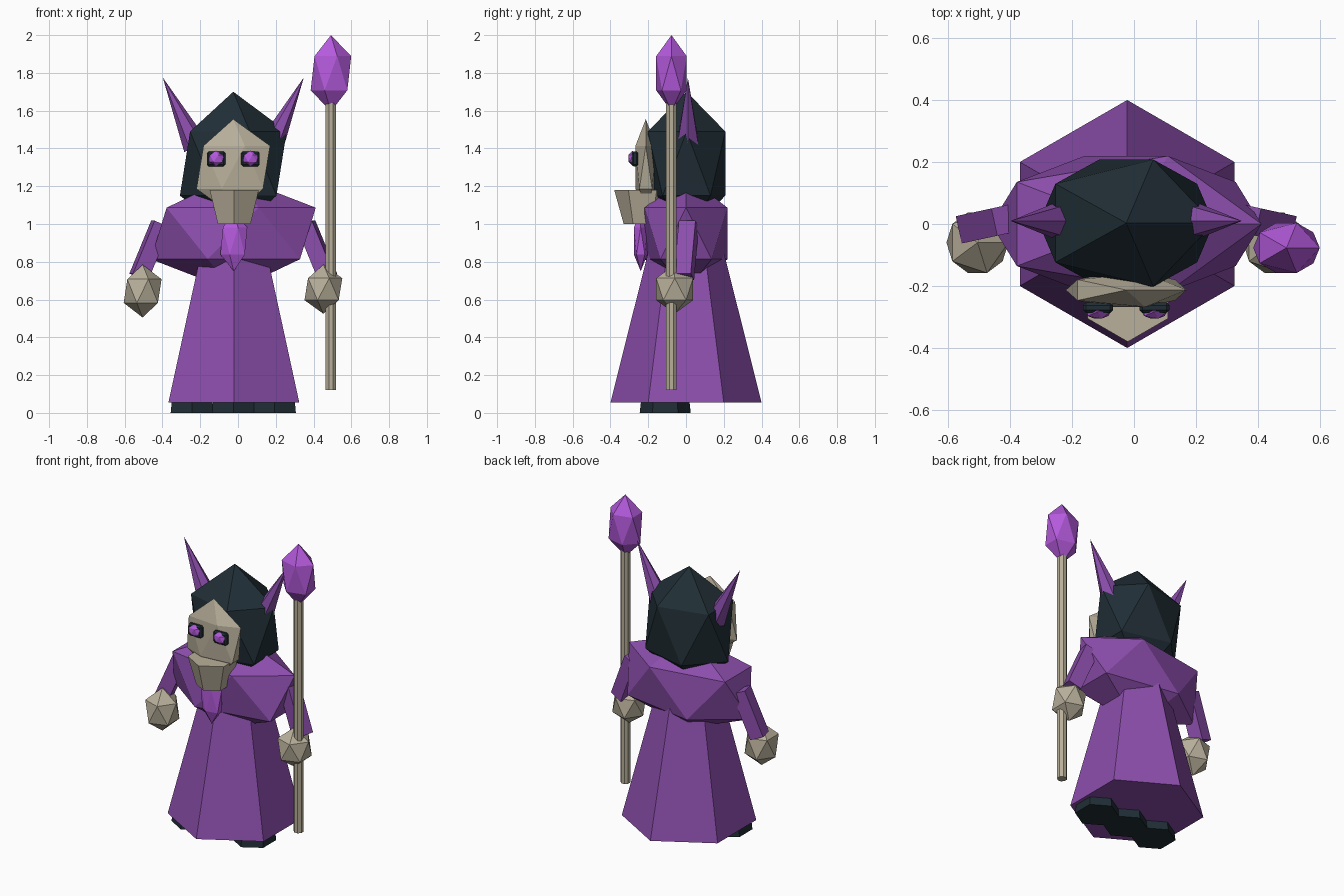
import bpy
import math
from mathutils import Vector

if "Cube" in bpy.data.objects:
    bpy.data.objects.remove(bpy.data.objects["Cube"])

CX = -0.025  # body centre line


def material(name, rgb):
    m = bpy.data.materials.new(name)
    m.diffuse_color = (*rgb, 1)
    m.use_nodes = True
    m.node_tree.nodes["Principled BSDF"].inputs["Base Color"].default_value = m.diffuse_color
    return m


ROBE = material("robe_purple", (0.262, 0.076, 0.413))
GEM = material("gem_violet", (0.456, 0.102, 0.716))
BONE = material("bone", (0.485, 0.434, 0.328))
DARK = material("dark_slate", (0.0144, 0.027, 0.036))


def finish(name, mat):
    o = bpy.context.object
    o.name = name
    o.data.materials.append(mat)
    return o


def facet(name, mat, loc, size):
    """Scaled twenty-sided solid."""
    bpy.ops.mesh.primitive_ico_sphere_add(subdivisions=1, radius=1, location=loc)
    o = finish(name, mat)
    o.scale = size
    return o


def taper(name, mat, a, b, r1, r2, sides, turn=0.0):
    """Tapered prism running from point a to point b."""
    a, b = Vector(a), Vector(b)
    d = b - a
    bpy.ops.mesh.primitive_cone_add(vertices=sides, radius1=r1, radius2=r2,
                                    depth=d.length, location=(a + b) / 2)
    o = finish(name, mat)
    if abs(d.x) + abs(d.y) > 1e-5:
        o.rotation_euler = d.to_track_quat('Z', 'Y').to_euler()
    else:
        o.rotation_euler.z = turn
    return o


def block(name, mat, loc, size, bevel=0.0):
    bpy.ops.mesh.primitive_cube_add(size=1, location=loc)
    o = finish(name, mat)
    o.scale = size
    if bevel:
        bpy.ops.object.transform_apply(location=False, rotation=False, scale=True)
        mod = o.modifiers.new("bevel", 'BEVEL')
        mod.width = bevel
        mod.segments = 1
    return o


# Robe skirt and mantle
taper("robe", ROBE, (CX + 0.003, 0, 0.055), (CX + 0.003, 0, 1.05), 0.40, 0.15, 6)
facet("mantle", ROBE, (CX, 0, 0.95), (0.488, 0.258, 0.305))

# Boots under the hem
for i in (-1, 0, 1):
    boot = taper("boot", DARK, (CX + i * 0.218, -0.11, 0.0),
                 (CX + i * 0.218, -0.11, 0.09), 0.135, 0.125, 6)
    boot.scale.x = 0.97

# Hood, face mask and jaw
facet("hood", DARK, (CX, 0.003, 1.32), (0.316, 0.241, 0.38))
facet("mask", BONE, (CX, -0.213, 1.30), (0.218, 0.064, 0.255))
taper("jaw", BONE, (CX + 0.005, -0.23, 1.0), (CX + 0.005, -0.23, 1.18), 0.10, 0.15, 6)

# Chest pendant
facet("pendant", GEM, (CX + 0.003, -0.24, 0.91), (0.08, 0.042, 0.16))

# Paired parts
for s in (-1, 1):
    # Eye sockets and eyes
    ex = CX + s * 0.091
    block("eye_socket", DARK, (ex, -0.27, 1.345), (0.098, 0.034, 0.08), 0.01)
    facet("eye", GEM, (ex, -0.283, 1.347), (0.046, 0.026, 0.04))
    # Horns
    taper("horn", ROBE, (CX + s * 0.198, 0.01, 1.41), (CX + s * 0.373, 0.01, 1.775),
          0.068, 0.0, 6)
    # Arms
    a = Vector((CX + s * 0.385, 0.015, 1.0))
    b = Vector((CX + s * 0.50, -0.01, 0.72))
    arm = block("arm", ROBE, (a + b) / 2, (0.09, 0.09, (b - a).length))
    arm.rotation_euler = (a - b).to_track_quat('Z', 'Y').to_euler()

# Hands
facet("left_hand", BONE, (-0.505, -0.06, 0.645), (0.112, 0.115, 0.14))
facet("right_hand", BONE, (0.452, -0.06, 0.655), (0.112, 0.115, 0.13))

# Staff with crystal
taper("staff", BONE, (0.492, -0.077, 0.12), (0.492, -0.077, 1.65), 0.03, 0.03, 8,
      math.pi / 8)
facet("staff_crystal", GEM, (0.492, -0.077, 1.798), (0.12, 0.095, 0.202))
